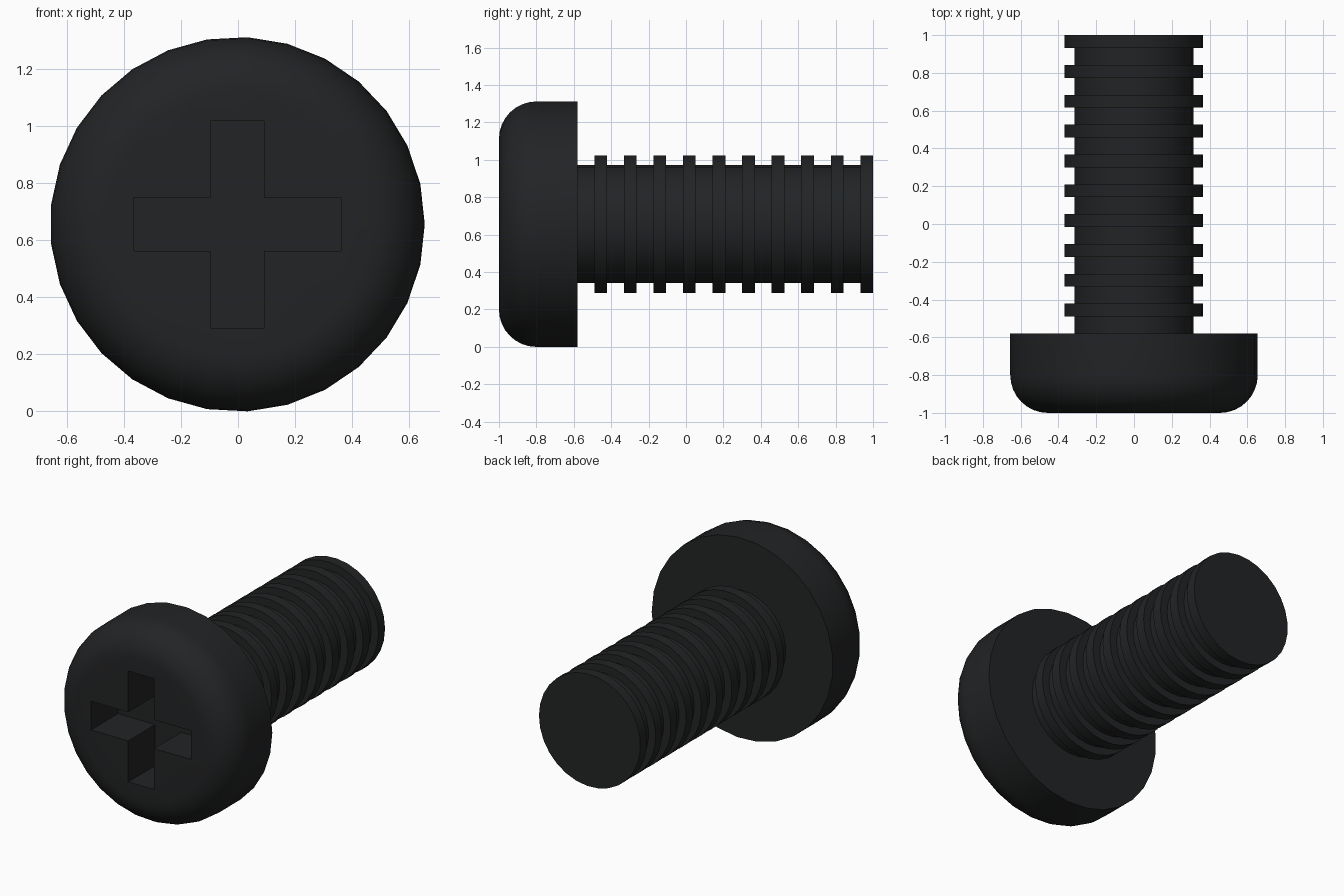
import bpy, bmesh
from math import sin, cos, pi, radians

if "Cube" in bpy.data.objects:
    bpy.data.objects.remove(bpy.data.objects["Cube"])

AX, AZ = -0.002, 0.656      # screw axis runs along y
SIDES = 29

black = bpy.data.materials.new("black")
black.diffuse_color = (0.016, 0.017, 0.018, 1)
black.use_nodes = True
black.node_tree.nodes["Principled BSDF"].inputs["Base Color"].default_value = black.diffuse_color


def finish(name, bm):
    bmesh.ops.recalc_face_normals(bm, faces=bm.faces)
    mesh = bpy.data.meshes.new(name)
    bm.to_mesh(mesh)
    bm.free()
    mesh.materials.append(black)
    obj = bpy.data.objects.new(name, mesh)
    bpy.context.collection.objects.link(obj)
    return obj


def lathe(name, profile):
    """Revolve (radius, y) points round the screw axis and cap both ends."""
    bm = bmesh.new()
    rings = []
    for r, y in profile:
        rings.append([bm.verts.new((AX + r * cos(2 * pi * i / SIDES), y,
                                    AZ + r * sin(2 * pi * i / SIDES)))
                      for i in range(SIDES)])
    for a, b in zip(rings, rings[1:]):
        for i in range(SIDES):
            j = (i + 1) % SIDES
            bm.faces.new((a[i], a[j], b[j], b[i]))
    bm.faces.new(rings[0])
    bm.faces.new(rings[-1])
    return finish(name, bm)


def smooth(obj):
    bpy.ops.object.select_all(action='DESELECT')
    obj.select_set(True)
    bpy.context.view_layer.objects.active = obj
    bpy.ops.object.shade_smooth_by_angle(angle=radians(30))


# Pan head with a rounded front rim
R, FILLET, STEPS = 0.657, 0.2, 8
rim = [(R - FILLET + FILLET * sin(t), -1 + FILLET - FILLET * cos(t))
       for t in (pi / 2 * k / STEPS for k in range(STEPS + 1))]
head = lathe("head", rim + [(R, -0.58)])

# Cross-shaped drive recess
W, L, DEPTH = 0.094, 0.363, 0.28
quarter = [(L, -W), (L, W), (W, W)]
outline = []
for k in range(4):
    c, s = round(cos(k * pi / 2)), round(sin(k * pi / 2))
    outline += [(c * x - s * z, s * x + c * z) for x, z in quarter]
bm = bmesh.new()
face = bm.faces.new([bm.verts.new((AX + x, -1.1, AZ + z)) for x, z in outline])
ext = bmesh.ops.extrude_face_region(bm, geom=[face])["geom"]
bmesh.ops.translate(bm, vec=(0, DEPTH + 0.1, 0),
                    verts=[g for g in ext if isinstance(g, bmesh.types.BMVert)])
cutter = finish("recess_cutter", bm)
cutter.hide_render = True

cut = head.modifiers.new("recess", 'BOOLEAN')
cut.operation = 'DIFFERENCE'
cut.solver = 'EXACT'
cut.object = cutter
bpy.ops.object.select_all(action='DESELECT')
bpy.context.view_layer.objects.active = head
head.select_set(True)
bpy.ops.object.modifier_apply(modifier=cut.name)
bpy.data.objects.remove(cutter)
smooth(head)

# Shank with ten square thread ridges
CORE, CREST, RIDGE = 0.316, 0.368, 0.068
profile = [(CORE, -0.58)]
for k in range(10):
    y = -0.49 + k * (1 - RIDGE + 0.49) / 9
    profile += [(CORE, y), (CREST, y), (CREST, y + RIDGE)]
    if k < 9:
        profile.append((CORE, y + RIDGE))
smooth(lathe("threaded_shank", profile))
